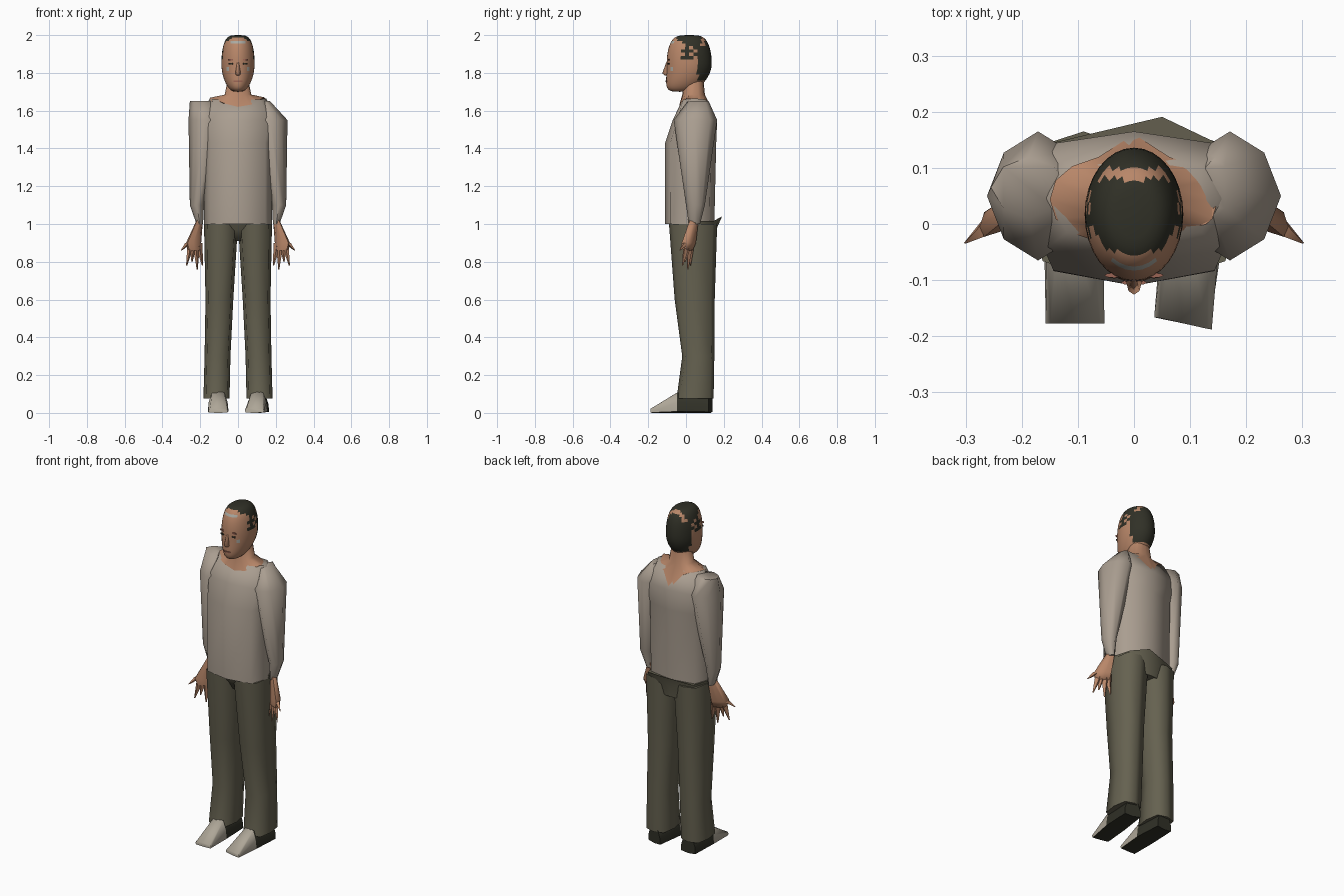
import bpy, bmesh, math, random
from mathutils import Vector

random.seed(4)
if "Cube" in bpy.data.objects:
    bpy.data.objects.remove(bpy.data.objects["Cube"])


def material(name, red, green, blue):
    made = bpy.data.materials.new(name)
    made.use_nodes = True
    made.diffuse_color = (red, green, blue, 1)
    shader = made.node_tree.nodes["Principled BSDF"]
    shader.inputs["Base Color"].default_value = made.diffuse_color
    return made


SHIRT = material("shirt beige", 0.4, 0.34, 0.28)
PANTS = material("trouser olive", 0.13, 0.12, 0.08)
SKIN = material("skin", 0.48, 0.24, 0.14)
HAIR = material("dark hair", 0.03, 0.03, 0.02)
GREY = material("pale grey", 0.4, 0.4, 0.36)
SHOE = material("shoe grey", 0.42, 0.38, 0.31)
LIPS = material("lips", 0.33, 0.13, 0.09)
SIDES = {"right": -1, "left": 1}


def finish(name, bm, materials, rule=None):
    """Colour the faces by a rule and turn the mesh into a smooth-shaded object."""
    bmesh.ops.recalc_face_normals(bm, faces=bm.faces[:])
    if rule:
        for face in bm.faces:
            face.material_index = int(rule(face.calc_center_median(), face.normal))
    mesh = bpy.data.meshes.new(name)
    bm.to_mesh(mesh)
    bm.free()
    for entry in materials:
        mesh.materials.append(entry)
    part = bpy.data.objects.new(name, mesh)
    bpy.context.collection.objects.link(part)
    bpy.ops.object.select_all(action='DESELECT')
    part.select_set(True)
    bpy.context.view_layer.objects.active = part
    bpy.ops.object.shade_smooth_by_angle(angle=math.radians(70))


def rounded_box(angle, squareness):
    """Point of a unit outline between a diamond, a circle and a square."""
    return [math.copysign(abs(value) ** squareness, value)
            for value in (math.cos(angle), math.sin(angle))]


def loft(name, sections, materials, side=1, corners=8, squareness=0.65, warp=None, rule=None):
    """Skin sections of (height, inner x, outer x, front y, back y)."""
    bm = bmesh.new()
    loops = []
    for height, inner, outer, front, back in sections:
        loop = []
        for index in range(corners):
            u, v = rounded_box(math.tau * index / corners, squareness)
            point = Vector((side * (inner + outer + u * (outer - inner)) / 2,
                            (front + back + v * (back - front)) / 2, height))
            loop.append(bm.verts.new(warp(point) if warp else point))
        loops.append(loop)
    for lower, upper in zip(loops, loops[1:]):
        for index in range(corners):
            bm.faces.new((lower[index - 1], lower[index], upper[index], upper[index - 1]))
    bm.faces.new(loops[0])
    bm.faces.new(loops[-1])
    finish(name, bm, materials, rule)


def even(sections):
    """Sections of (height, half width, front y, back y), symmetric across the middle."""
    return [(height, -half, half, front, back) for height, half, front, back in sections]


# Shirt body, with the neckline raised towards the shoulders
def raise_neckline(point):
    if point.z > 1.6:
        point.z += abs(point.x) / 5
    return point


loft("shirt_body", even([(1, 0.18, -0.11, 0.15), (1.43, 0.18, -0.11, 0.16),
                         (1.55, 0.2, -0.07, 0.165), (1.635, 0.15, -0.03, 0.12)]),
     [SHIRT], warp=raise_neckline)


# Hands are turned forward on the outside
def turn_forward(point):
    point.y -= (abs(point.x) - 0.2) / 2
    return point


# Arms: the right shoulder is held square, the left one slopes
for label, side in SIDES.items():
    shoulder = 0.255 if side < 0 else 0.17
    loft(label + "_sleeve", [(1.65, 0.12, shoulder, 0.01, 0.12), (1.55, 0.08, 0.262, -0.065, 0.165),
                             (1.1, 0.18, 0.255, 0, 0.1), (1, 0.185, 0.22, 0.015, 0.075)],
         [SHIRT], side, squareness=1.15)
    loft(label + "_palm", [(1.03, 0.185, 0.215, 0.025, 0.065), (0.9, 0.195, 0.275, 0.005, 0.06),
                           (0.86, 0.195, 0.265, 0.01, 0.04)],
         [SKIN], side, warp=turn_forward)
    # Five pointed fingers fanned out below the palm, the outermost one raised
    for finger in range(5):
        root = 0.26 - finger * 0.013
        tip = 0.3 - finger * 0.028
        drop = 0.86 if finger == 0 else 0.76 + 0.02 * (finger % 3)
        loft(f"{label}_finger_{finger}",
             [(0.9, root - 0.02, root + 0.02, 0.01, 0.05),
              (drop, tip - 0.003, tip + 0.003, 0.015, 0.02)],
             [SKIN], side, corners=4, squareness=1, warp=turn_forward)


# Trousers: a waist with one peak at the back, and two straight legs
def peak_at_back(point):
    if point.z > 1 and point.y > 0.1 and abs(point.x) < 0.05:
        point += Vector((0.05, 0.025, 0.025))
    return point


loft("trouser_waist", even([(0.91, 0.15, -0.03, 0.15), (0.97, 0.17, -0.07, 0.16),
                            (1.015, 0.18, -0.09, 0.166)]),
     [PANTS], squareness=0.55, warp=peak_at_back)
for label, side in SIDES.items():
    loft(label + "_trouser_leg", [(1, 0, 0.18, -0.09, 0.165), (0.6, 0.025, 0.172, -0.06, 0.152),
                                  (0.3, 0.04, 0.177, -0.02, 0.15), (0.075, 0.045, 0.183, -0.05, 0.146)],
         [PANTS], side, squareness=0.6)


# Shoes: wedges from toe to heel with a narrow top, dark at the heel and the sole
def dark_shoe(center, normal):
    return center.y > -0.03 or normal.z < -0.6


for label, side in SIDES.items():
    toe_in = 0.2 if side > 0 else 0

    def lay_down(point):
        along = point.z - toe_in * point.x
        across = point.x * (1 - 4 * point.y)
        return Vector((side * 0.105 + across + toe_in * along / 2, along, point.y))

    loft(label + "_shoe", even([(-0.177, 0.055, 0, 0.024), (-0.035, 0.065, 0, 0.115),
                                (0.13, 0.055, 0, 0.09)]),
         [SHOE, HAIR], squareness=0.4, warp=lay_down, rule=dark_shoe)


# Neck spreading into a ragged open collar with a point at the nape
def fray(point):
    if point.z < 1.66:
        point.z += abs(point.x) / 5 + random.uniform(-0.015, 0.015)
        if point.y > 0.12:
            point.z -= 0.06
            point.y += 0.035
    return point


loft("neck", even([(1.63, 0.15, -0.038, 0.125), (1.685, 0.07, -0.02, 0.1),
                   (1.79, 0.05, -0.01, 0.09)]),
     [SKIN], corners=16, squareness=0.9, warp=fray)


# Patchy hair over the crown, back and sides, with pale flecks at hairline and eye
def hair(center, normal):
    x, y, z = abs(center.x), center.y, center.z
    hairline = 1.955 < z < 1.97 and y < -0.06 and x < 0.055
    eye_corner = 1.81 < z < 1.83 and -0.08 < y < -0.065
    if hairline or eye_corner:
        return 2
    ragged = 0.012 * math.sin(150 * z)
    nape = y > 0.05 + ragged and z > 1.755
    sides = y > ragged - 0.01 and z > 1.875
    crown = y > -0.05 and z > 1.97
    crown_gap = 0.08 < y < 0.1 and z > 1.94
    side_gap = x > 0.05 and 0.02 < y + ragged < 0.055 and z < 1.94
    return (nape or sides or crown) and not (crown_gap or side_gap)


# Head: a sphere with fuller sides, its lower part drawn forward to the chin
bm = bmesh.new()
bmesh.ops.create_uvsphere(bm, u_segments=32, v_segments=24, radius=1)
for vert in bm.verts:
    x, y, z = vert.co
    fuller = max(math.hypot(x, y), 0.01) ** (-0.5 if z > 0 else -0.4)
    jaw = min(z, 0) ** 2
    vert.co = (0.088 * x * fuller * (1 - jaw / 5),
               0.017 + 0.119 * y * fuller - jaw / 20,
               1.85 + 0.15 * z)
finish("head", bm, [SKIN, HAIR, GREY], hair)


# Face details
def face_plate(name, x, z, half, front, colour):
    loft(name, [(z - 0.004, x - half, x + half, front, front + 0.009),
                (z + 0.004, x - half, x + half, front, front + 0.009)], [colour], squareness=1)


loft("nose", even([(1.785, 0.01, -0.11, -0.08), (1.797, 0.014, -0.126, -0.08),
                   (1.86, 0.006, -0.103, -0.08)]), [SKIN], squareness=1)
face_plate("mouth", 0, 1.755, 0.024, -0.109, LIPS)
for label, side in SIDES.items():
    face_plate(label + "_eye", side * 0.035, 1.848, 0.014, -0.097, HAIR)
    face_plate(label + "_brow", side * 0.035, 1.87, 0.018, -0.096, LIPS)
